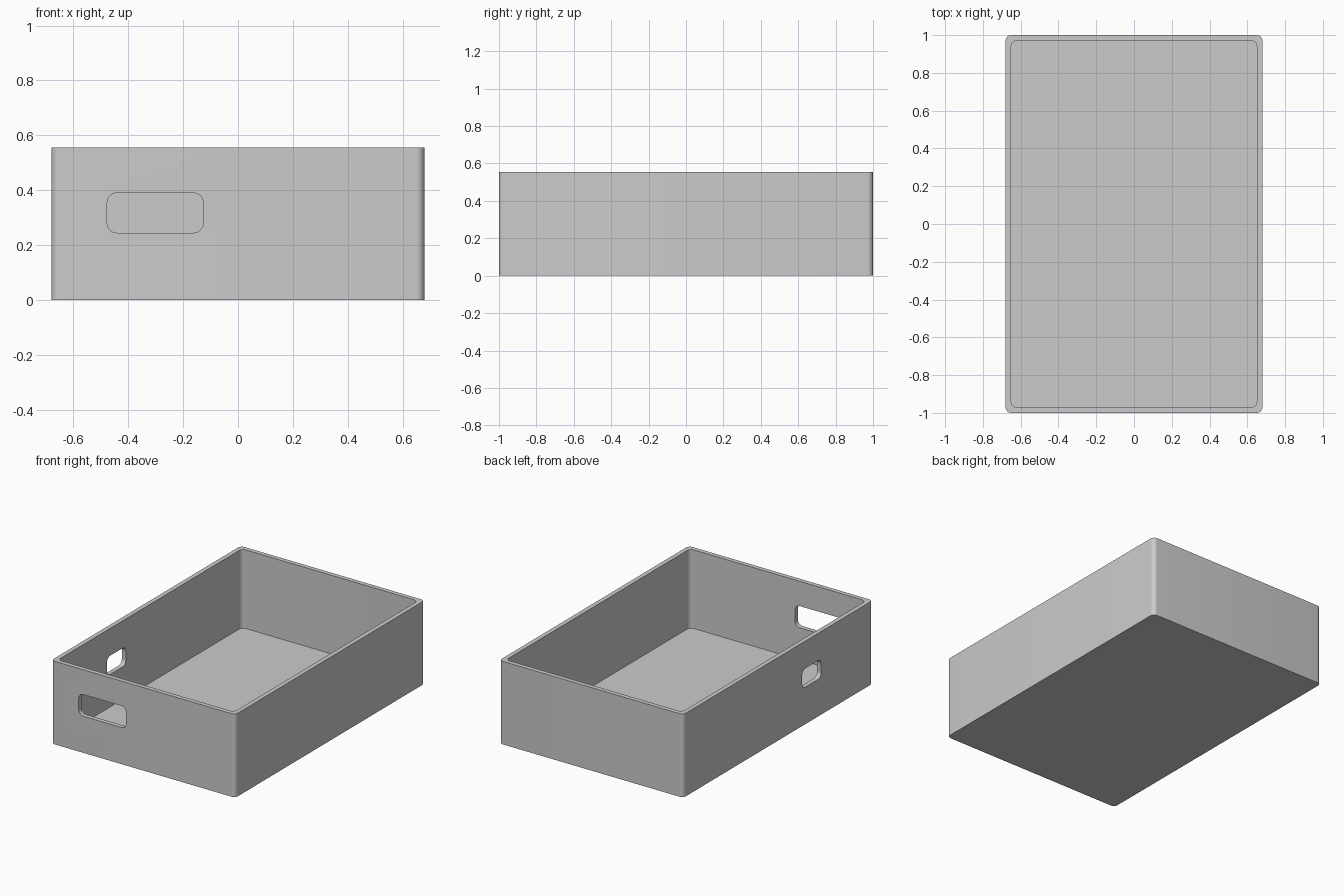
import bpy
import bmesh
from math import pi, radians, cos, sin
from mathutils import Matrix

cube = bpy.data.objects.get("Cube")
if cube:
    bpy.data.objects.remove(cube)

WIDTH, LENGTH, HEIGHT = 1.36, 2.0, 0.555
WALL, RADIUS = 0.03, 0.03

grey = bpy.data.materials.new("plain grey")
grey.use_nodes = True
colour = (0.6, 0.6, 0.6, 1)
grey.diffuse_color = colour
grey.node_tree.nodes["Principled BSDF"].inputs["Base Color"].default_value = colour


def rounded_prism(name, w, d, h, r, matrix, steps=8):
    """Rounded rectangle raised along its local z."""
    bm = bmesh.new()
    ring = []
    for i, (sx, sy) in enumerate([(1, 1), (-1, 1), (-1, -1), (1, -1)]):
        for k in range(steps + 1):
            a = (i + k / steps) * pi / 2
            ring.append(bm.verts.new((sx * (w / 2 - r) + r * cos(a),
                                      sy * (d / 2 - r) + r * sin(a), 0)))
    base = bm.faces.new(ring)
    top = bmesh.ops.extrude_face_region(bm, geom=[base])["geom"]
    bmesh.ops.translate(bm, vec=(0, 0, h),
                        verts=[v for v in top if isinstance(v, bmesh.types.BMVert)])
    bmesh.ops.recalc_face_normals(bm, faces=bm.faces)
    bm.transform(matrix)
    mesh = bpy.data.meshes.new(name)
    bm.to_mesh(mesh)
    bm.free()
    mesh.materials.append(grey)
    ob = bpy.data.objects.new(name, mesh)
    bpy.context.collection.objects.link(ob)
    return ob


# Open tray, hollowed from a rounded block
tray = rounded_prism("tray", WIDTH, LENGTH, HEIGHT, RADIUS, Matrix())
cavity = rounded_prism("cavity_cutter", WIDTH - 2 * WALL, LENGTH - 2 * WALL, HEIGHT,
                       RADIUS, Matrix.Translation((0, 0, WALL)))

# Handle hole in the front wall and a smaller one in the side wall
upright = Matrix.Rotation(pi / 2, 4, "X")
sideways = Matrix.Rotation(-pi / 2, 4, "Z") @ upright
front_hole = rounded_prism("front_hole_cutter", 0.35, 0.145, 0.2, 0.035,
                           Matrix.Translation((-0.302, -0.9, 0.317)) @ upright)
side_hole = rounded_prism("side_hole_cutter", 0.2, 0.125, 0.2, 0.035,
                          Matrix.Translation((-0.58, -0.355, 0.31)) @ sideways)

bpy.context.view_layer.objects.active = tray
tray.select_set(True)
for cutter in (cavity, front_hole, side_hole):
    cut = tray.modifiers.new(cutter.name, "BOOLEAN")
    cut.operation = "DIFFERENCE"
    cut.solver = "EXACT"
    cut.object = cutter
    bpy.ops.object.modifier_apply(modifier=cut.name)
    bpy.data.objects.remove(cutter)

bpy.ops.object.shade_smooth_by_angle(angle=radians(30))
